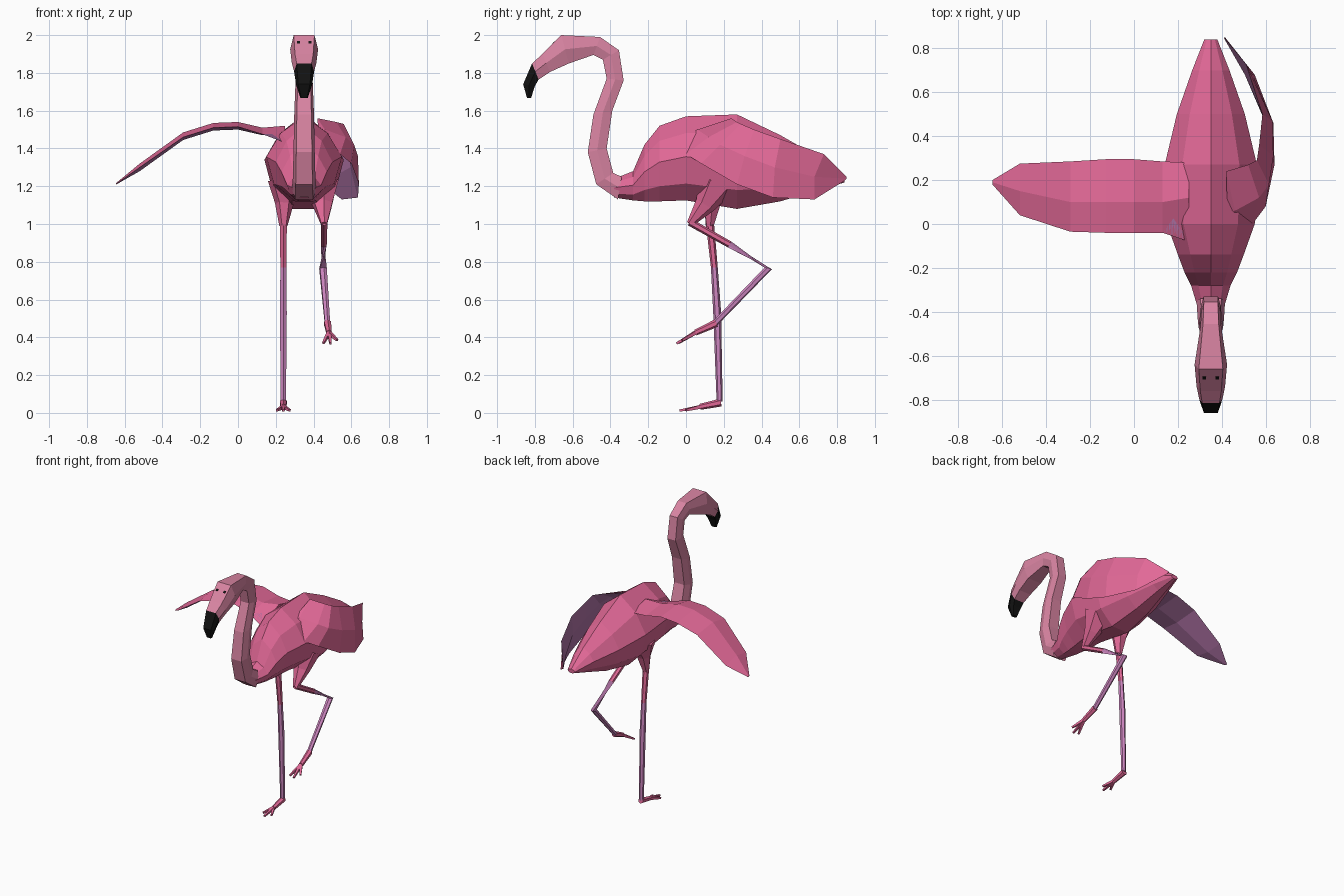
import bpy, bmesh, math
from mathutils import Vector

cube = bpy.data.objects.get("Cube")
if cube:
    bpy.data.objects.remove(cube, do_unlink=True)

CX = 0.35  # body centre line


def material(name, rgb):
    m = bpy.data.materials.new(name)
    m.use_nodes = True
    m.diffuse_color = (*rgb, 1)
    bsdf = m.node_tree.nodes["Principled BSDF"]
    bsdf.inputs["Base Color"].default_value = (*rgb, 1)
    bsdf.inputs["Roughness"].default_value = 0.8
    return m


PINK = material("feather pink", (0.76, 0.14, 0.31))
PALE = material("pale neck pink", (0.69, 0.23, 0.36))
LILAC = material("leg lilac", (0.62, 0.24, 0.53))
MAUVE = material("underwing mauve", (0.45, 0.18, 0.40))
BLACK = material("beak black", (0.006, 0.006, 0.006))


def loft(name, rings, mats, rule=None):
    """Skin equal-sized rings and cap both ends; rule(ring, side) gives the material index."""
    bm = bmesh.new()
    rows = [[bm.verts.new(p) for p in ring] for ring in rings]
    n = len(rows[0])
    for i in range(len(rows) - 1):
        for j in range(n):
            k = (j + 1) % n
            f = bm.faces.new((rows[i][j], rows[i][k], rows[i + 1][k], rows[i + 1][j]))
            f.material_index = rule(i, j) if rule else 0
    bm.faces.new(rows[0])
    last = bm.faces.new(rows[-1])
    last.material_index = rule(len(rows) - 2, 0) if rule else 0
    bmesh.ops.recalc_face_normals(bm, faces=bm.faces)
    mesh = bpy.data.meshes.new(name)
    bm.to_mesh(mesh)
    bm.free()
    for m in mats:
        mesh.materials.append(m)
    ob = bpy.data.objects.new(name, mesh)
    bpy.context.collection.objects.link(ob)
    return ob


def tube(name, path, mats, sides=6, rule=None):
    """Tapered tube along (x, y, z, radius) stations."""
    pts = [Vector(p[:3]) for p in path]
    rings = []
    for i, p in enumerate(pts):
        t = pts[min(i + 1, len(pts) - 1)] - pts[max(i - 1, 0)]
        q = t.to_track_quat('Z', 'Y')
        rings.append([p + q @ Vector((math.cos(a), math.sin(a), 0)) * path[i][3]
                      for a in (math.tau * (j + 0.5) / sides for j in range(sides))])
    return loft(name, rings, mats, rule)


# Body: faceted sections along y, each (y, half width, bottom, top)
HALF = [(0, 1), (0.62, 0.8), (1, 0.52), (0.8, 0.2), (0.32, 0)]
PROFILE = HALF + [(-u, v) for u, v in reversed(HALF[1:])]
sections = [(-0.38, 0.06, 1.14, 1.24), (-0.28, 0.09, 1.125, 1.28),
            (-0.22, 0.12, 1.12, 1.42), (-0.14, 0.15, 1.12, 1.52),
            (0.0, 0.2, 1.125, 1.57), (0.27, 0.21, 1.08, 1.58),
            (0.5, 0.155, 1.12, 1.47), (0.7, 0.085, 1.18, 1.355),
            (0.84, 0.03, 1.22, 1.25)]
loft("body", [[Vector((CX + u * w, y, lo + v * (hi - lo))) for u, v in PROFILE]
              for y, w, lo, hi in sections], [PINK])


# Neck, head and beak: hexagons between an inner and an outer outline point
def hex_ring(station):
    y0, z0, y1, z1, w = station
    a, b = Vector((CX, y0, z0)), Vector((CX, y1, z1))
    m, fx, sx = (a + b) / 2, Vector((w * 0.74, 0, 0)), Vector((w, 0, 0))
    return [a - fx, a + fx, m + sx, b + fx, b - fx, m - sx]


neck = [(-0.36, 1.13, -0.34, 1.25, 0.065), (-0.475, 1.21, -0.385, 1.27, 0.06),
        (-0.52, 1.38, -0.42, 1.4, 0.056), (-0.49, 1.58, -0.39, 1.6, 0.052),
        (-0.42, 1.77, -0.33, 1.76, 0.045), (-0.44, 1.87, -0.355, 1.92, 0.043),
        (-0.49, 1.895, -0.455, 1.99, 0.048), (-0.62, 1.85, -0.66, 2.0, 0.074),
        (-0.72, 1.805, -0.76, 1.9, 0.065), (-0.78, 1.765, -0.815, 1.85, 0.053)]
beak = [neck[-1], (-0.8, 1.73, -0.862, 1.74, 0.042), (-0.82, 1.668, -0.842, 1.668, 0.02)]
loft("neck_and_head", [hex_ring(s) for s in neck], [PALE],)
loft("beak", [hex_ring(s) for s in beak], [BLACK])

# Eyes: thin plates on the sloping brow
slope = Vector((0, -0.1, -0.1)).normalized()
normal = Vector((0, -1, 1)).normalized()
for side, label in ((-1, "right_eye"), (1, "left_eye")):
    c = Vector((CX + side * 0.03, -0.7, 1.96))
    outline = [(-0.008, -0.008), (0.008, -0.008), (0.008, 0.008), (-0.008, 0.008)]
    loft(label, [[c + Vector((u, 0, 0)) + slope * v + normal * h for u, v in outline]
                 for h in (-0.002, 0.003)], [BLACK])


# Wings: leading edge, ridge, trailing edge and an inset underside ridge
def wing(name, stations, inset):
    rings = []
    for i, (lead, ridge, trail) in enumerate(stations):
        k = 0.2 if i == len(stations) - 1 else 1
        rings.append([Vector(lead), Vector(ridge), Vector(trail), Vector(ridge) + Vector(inset) * k])
    return loft(name, rings, [PINK, MAUVE], lambda i, j: int(j >= 2))


def spread(x, yl, zl, ym, zm, yt, zt):
    return (x, yl, zl), (x, ym, zm), (x, yt, zt)


wing("right_wing_spread", [
    spread(0.25, -0.08, 1.43, 0.12, 1.52, 0.28, 1.48),
    spread(0.13, -0.04, 1.475, 0.1, 1.51, 0.285, 1.49),
    spread(0.0, -0.04, 1.515, 0.1, 1.54, 0.295, 1.52),
    spread(-0.13, -0.04, 1.51, 0.1, 1.535, 0.295, 1.51),
    spread(-0.29, -0.035, 1.46, 0.1, 1.485, 0.285, 1.46),
    spread(-0.52, 0.04, 1.3, 0.15, 1.32, 0.275, 1.29),
    spread(-0.645, 0.18, 1.212, 0.19, 1.217, 0.2, 1.212)], (0, 0, -0.04))

wing("left_wing_folded", [
    ((0.42, -0.1, 1.38), (0.46, 0.06, 1.5), (0.42, 0.24, 1.56)),
    ((0.54, 0.0, 1.37), (0.57, 0.12, 1.46), (0.52, 0.27, 1.54)),
    ((0.6, 0.08, 1.32), (0.615, 0.18, 1.42), (0.56, 0.29, 1.53)),
    ((0.64, 0.27, 1.21), (0.635, 0.31, 1.36), (0.57, 0.36, 1.5)),
    ((0.635, 0.46, 1.14), (0.63, 0.47, 1.3), (0.585, 0.5, 1.45)),
    ((0.55, 0.68, 1.13), (0.54, 0.68, 1.25), (0.51, 0.73, 1.37)),
    ((0.42, 0.84, 1.23), (0.415, 0.85, 1.24), (0.41, 0.85, 1.25))], (-0.035, 0, 0))


# Legs: thigh, pink upper shank, lilac lower shank
def shank_colour(i, j):
    return int(i > 0)


tube("right_thigh", [(0.255, 0.15, 1.22, 0.1), (0.245, 0.14, 1.11, 0.05), (0.24, 0.125, 0.99, 0.022)], [PINK])
tube("right_leg", [(0.24, 0.125, 1.02, 0.022), (0.24, 0.15, 0.77, 0.018), (0.24, 0.165, 0.53, 0.021),
                   (0.24, 0.178, 0.06, 0.016)], [PINK, LILAC], rule=shank_colour)
tube("left_thigh", [(0.44, 0.16, 1.21, 0.1), (0.45, 0.1, 1.1, 0.055), (0.456, 0.02, 1.0, 0.018)], [PINK])
tube("left_leg", [(0.456, 0.02, 1.01, 0.02), (0.454, 0.23, 0.892, 0.018), (0.45, 0.435, 0.765, 0.021),
                  (0.474, 0.15, 0.47, 0.016)], [PINK, LILAC], rule=shank_colour)


# Feet: a short instep and three splayed toes
def foot(name, ankle, ball, tips):
    tube(name + "_instep", [(*ankle, 0.021), (*ball, 0.016)], [PINK])
    for label, tip in zip(("right", "middle", "left"), tips):
        tube(f"{name}_{label}_toe", [(*ball, 0.014), (*tip, 0.008)], [PINK], sides=4)


foot("right_foot", (0.24, 0.185, 0.055), (0.24, 0.075, 0.032),
     [(0.206, 0.0, 0.014), (0.24, -0.035, 0.012), (0.274, 0.0, 0.014)])
foot("left_foot", (0.474, 0.16, 0.475), (0.482, 0.05, 0.425),
     [(0.452, -0.04, 0.37), (0.49, -0.05, 0.368), (0.525, -0.02, 0.385)])
